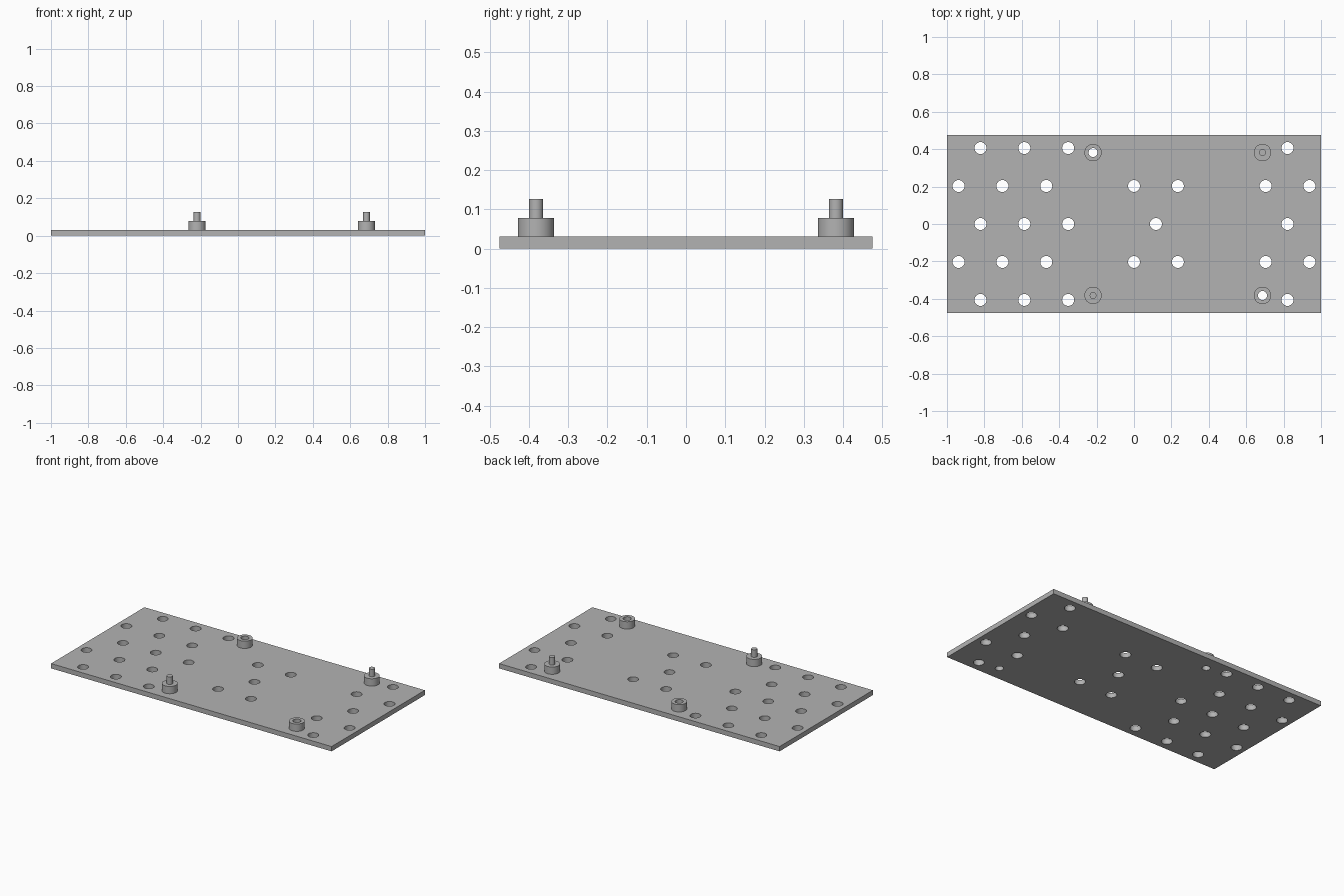
import bpy
import bmesh
import math
from mathutils import Matrix

if "Cube" in bpy.data.objects:
    bpy.data.objects.remove(bpy.data.objects["Cube"], do_unlink=True)

# Dimensions
LENGTH, WIDTH, THICK = 2.0, 0.95, 0.031
PITCH_X, PITCH_Y = 0.2345, 0.203
HOLE_R, BORE_R = 0.032, 0.024
BOSS_R, BOSS_TOP = 0.046, 0.078
PIN_R, PIN_TOP = 0.018, 0.126
BOSS_LEFT, BOSS_RIGHT, BOSS_Y = 0.687, -0.219, 0.382
SIDES = 48

grey = bpy.data.materials.new("light grey")
grey.use_nodes = True
grey.diffuse_color = (0.45, 0.45, 0.45, 1)
grey.node_tree.nodes["Principled BSDF"].inputs["Base Color"].default_value = (0.45, 0.45, 0.45, 1)


def add_object(name, bm):
    bmesh.ops.recalc_face_normals(bm, faces=bm.faces)
    mesh = bpy.data.meshes.new(name)
    bm.to_mesh(mesh)
    bm.free()
    mesh.materials.append(grey)
    obj = bpy.data.objects.new(name, mesh)
    bpy.context.collection.objects.link(obj)
    return obj


def smooth(obj):
    bpy.ops.object.select_all(action="DESELECT")
    obj.select_set(True)
    bpy.context.view_layer.objects.active = obj
    bpy.ops.object.shade_smooth_by_angle(angle=math.radians(30))


def lathe(name, profile, x, y):
    """Revolve an (r, z) outline around a vertical axis at x, y."""
    bm = bmesh.new()
    verts = [bm.verts.new((r, 0, z)) for r, z in profile]
    edges = [bm.edges.new(pair) for pair in zip(verts, verts[1:])]
    bmesh.ops.spin(bm, geom=verts + edges, axis=(0, 0, 1), cent=(0, 0, 0),
                   angle=math.tau, steps=SIDES)
    bmesh.ops.remove_doubles(bm, verts=bm.verts, dist=1e-5)
    obj = add_object(name, bm)
    obj.location = (x, y, 0)
    smooth(obj)


# Base plate
bm = bmesh.new()
bmesh.ops.create_cube(bm, size=1, matrix=Matrix.Translation((0, 0, THICK / 2))
                      @ Matrix.Diagonal((LENGTH, WIDTH, THICK, 1)))
plate = add_object("base_plate", bm)

# Staggered hole pattern, in pitch steps, plus the two standoff bores
outer = [-3.5, -2.5, -1.5, 3.5]
between = [-4, -3, -2, 0, 1, 3, 4]
rows = {-2: outer, -1: between, 0: outer + [0.5], 1: between, 2: outer}
holes = [(c * PITCH_X, r * PITCH_Y, HOLE_R) for r, cols in rows.items() for c in cols]
bores = [(BOSS_RIGHT, BOSS_Y), (BOSS_LEFT, -BOSS_Y)]
holes += [(x, y, BORE_R) for x, y in bores]

# Drill the plate
bm = bmesh.new()
for x, y, r in holes:
    bmesh.ops.create_cone(bm, cap_ends=True, segments=SIDES, radius1=r, radius2=r,
                          depth=0.2, matrix=Matrix.Translation((x, y, 0)))
cutter = add_object("hole_cutter", bm)
cutter.hide_render = True
cut = plate.modifiers.new("holes", "BOOLEAN")
cut.operation = "DIFFERENCE"
cut.solver = "EXACT"
cut.object = cutter
bpy.context.view_layer.objects.active = plate
bpy.ops.object.modifier_apply(modifier=cut.name)
bpy.data.objects.remove(cutter, do_unlink=True)
smooth(plate)

# Hollow standoffs on one diagonal
for side, (x, y) in zip(("back_right", "front_left"), bores):
    lathe("hollow_standoff_" + side,
          [(BORE_R, THICK), (BORE_R, BOSS_TOP), (BOSS_R, BOSS_TOP), (BOSS_R, THICK)], x, y)

# Pinned standoffs on the other diagonal
for side, x, y in (("front_right", BOSS_RIGHT, -BOSS_Y), ("back_left", BOSS_LEFT, BOSS_Y)):
    lathe("pin_standoff_" + side,
          [(0, PIN_TOP), (PIN_R, PIN_TOP), (PIN_R, BOSS_TOP),
           (BOSS_R, BOSS_TOP), (BOSS_R, THICK)], x, y)
